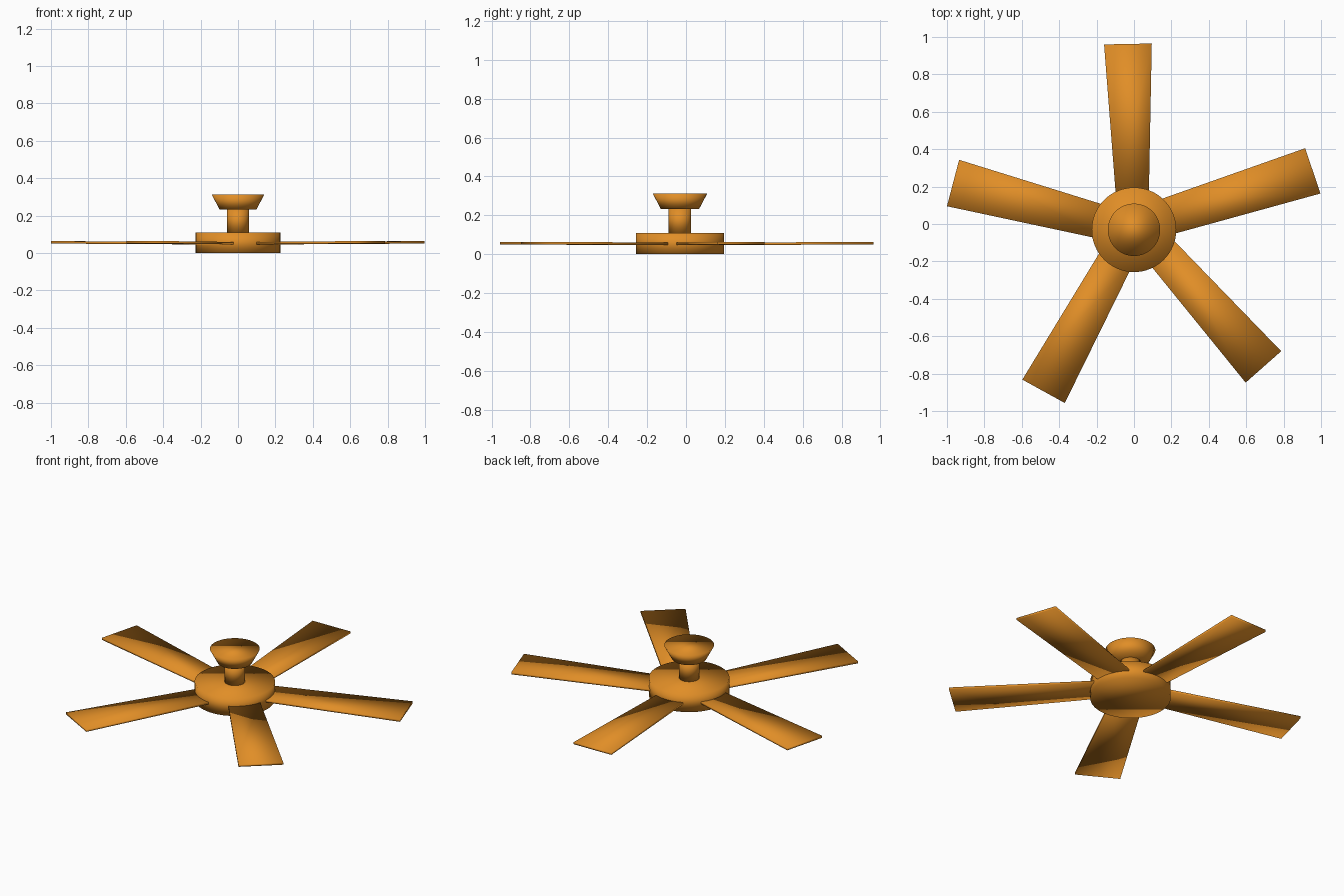
import bpy, bmesh
from mathutils import Vector

if "Cube" in bpy.data.objects:
    bpy.data.objects.remove(bpy.data.objects["Cube"])

wood = bpy.data.materials.new("warm_orange")
wood.diffuse_color = (0.75, 0.27, 0.02, 1)
wood.use_nodes = True
wood.node_tree.nodes["Principled BSDF"].inputs["Base Color"].default_value = wood.diffuse_color
CY = -0.031  # fan axis in y


def finish(name, bm):
    bmesh.ops.recalc_face_normals(bm, faces=bm.faces)
    for f in bm.faces:
        f.smooth = True
    mesh = bpy.data.meshes.new(name)
    bm.to_mesh(mesh)
    bm.free()
    mesh.materials.append(wood)
    bpy.context.collection.objects.link(bpy.data.objects.new(name, mesh))


def drum(name, r_low, r_high, z0, z1):
    bm = bmesh.new()
    bmesh.ops.create_cone(bm, cap_ends=True, segments=64, radius1=r_low,
                          radius2=r_high, depth=z1 - z0)
    bmesh.ops.translate(bm, verts=bm.verts, vec=(0, CY, (z0 + z1) / 2))
    finish(name, bm)


def blade(name, root_a, root_b, tip_a, tip_b):
    ra, rb, ta, tb = map(Vector, (root_a, root_b, tip_a, tip_b))
    # carry the tapered edges a little way into the hub
    ra, rb = ra - (ta - ra) * 0.08, rb - (tb - rb) * 0.08
    bm = bmesh.new()
    rings = []
    for shift in (0, 0.013):
        rings.append([bm.verts.new((p.x, p.y, z + shift)) for p, z in
                      ((ra, 0.046), (rb, 0.046), (tb, 0.051), (ta, 0.051))])
    low, high = rings
    bm.faces.new(low)
    bm.faces.new(high)
    for i in range(4):
        j = (i + 1) % 4
        bm.faces.new((low[i], low[j], high[j], high[i]))
    finish(name, bm)


# motor hub, down rod and ceiling canopy
drum("motor_hub", 0.226, 0.226, 0, 0.11)
drum("down_rod", 0.058, 0.058, 0.11, 0.232)
drum("ceiling_canopy", 0.098, 0.14, 0.232, 0.312)

# five unevenly spaced blades: two root corners at the hub, two tip corners
blades = [
    ((-0.10, 0.19), (0.08, 0.185), (-0.16, 0.96), (0.095, 0.965)),
    ((0.155, 0.137), (0.205, -0.055), (0.915, 0.405), (0.997, 0.163)),
    ((0.215, -0.09), (0.095, -0.23), (0.787, -0.68), (0.597, -0.848)),
    ((-0.02, -0.246), (-0.185, -0.155), (-0.37, -0.957), (-0.597, -0.832)),
    ((-0.205, -0.075), (-0.175, 0.107), (-1.0, 0.095), (-0.935, 0.343)),
]
for n, corners in enumerate(blades, 1):
    blade(f"blade_{n}", *corners)
